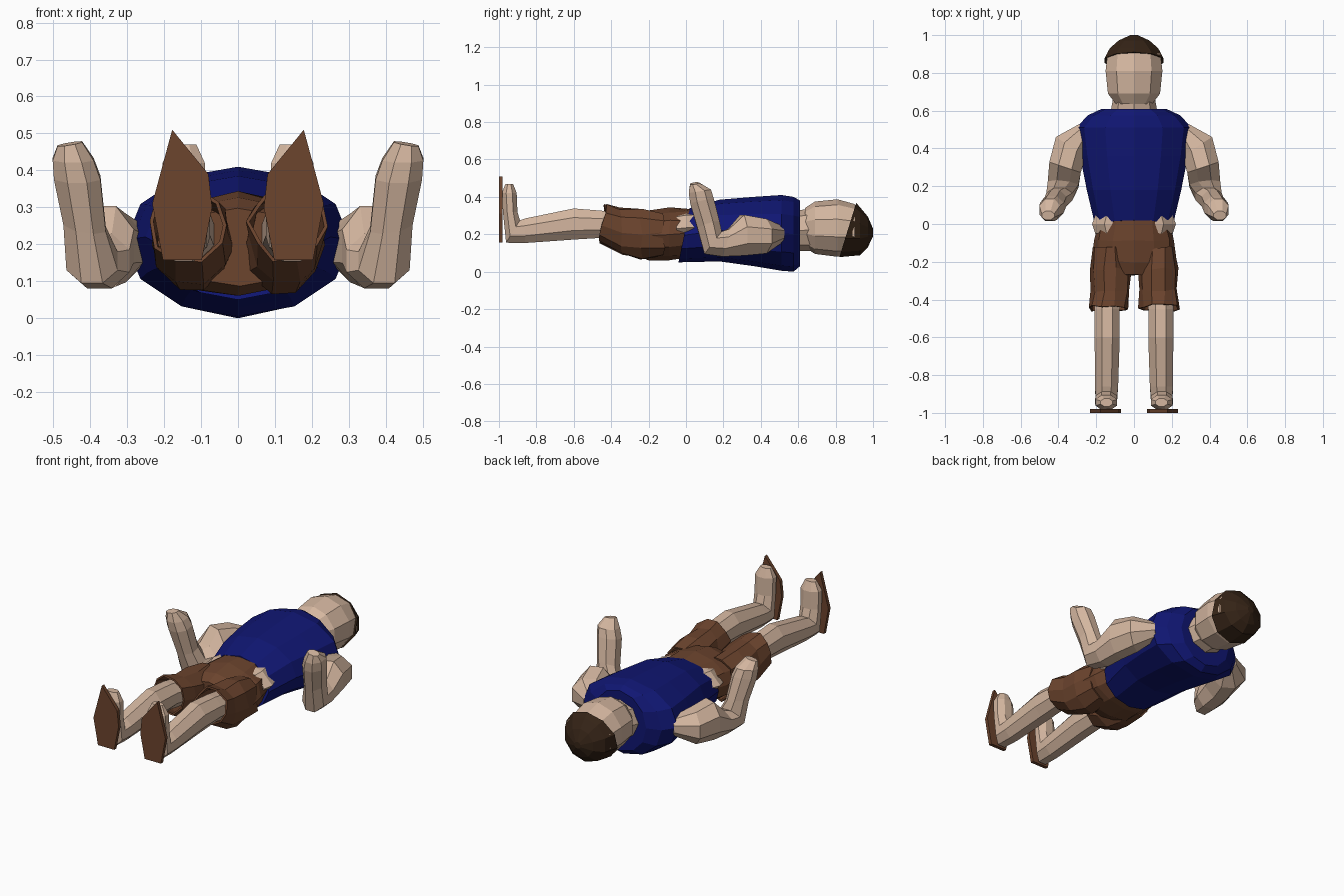
import bpy, bmesh, math, random
from mathutils import Vector

random.seed(4)


def material(name, rgb):
    m = bpy.data.materials.new(name)
    m.diffuse_color = (*rgb, 1)
    return m


SKIN = material("skin", (0.66, 0.47, 0.35))
NAVY = material("navy", (0.005, 0.008, 0.17))
BROWN = material("brown", (0.15, 0.058, 0.027))
HAIR = material("dark_brown", (0.035, 0.017, 0.008))


def skin_rows(name, rows, mat, caps=(True, True)):
    """Mesh a list of point rings, joined in order."""
    bm = bmesh.new()
    rows = [[bm.verts.new(p) for p in row] for row in rows]
    n = len(rows[0])
    for a, b in zip(rows, rows[1:]):
        for i in range(n):
            j = (i + 1) % n
            bm.faces.new((a[i], a[j], b[j], b[i]))
    if caps[0]:
        bm.faces.new(rows[0])
    if caps[1]:
        bm.faces.new(rows[-1])
    bmesh.ops.recalc_face_normals(bm, faces=bm.faces)
    me = bpy.data.meshes.new(name)
    bm.to_mesh(me)
    bm.free()
    me.materials.append(mat)
    ob = bpy.data.objects.new(name, me)
    bpy.context.collection.objects.link(ob)
    return ob


def loft(name, rings, mat, n=8, caps=(True, True), side=1, jitter=0.0, turn=0.0):
    """Skin a row of elliptic rings, each (centre, half axis u, half axis v)."""
    rows = []
    for c, u, v in rings:
        c, u, v = Vector(c), Vector(u), Vector(v)
        row = []
        for i in range(n):
            a = math.tau * (i + turn) / n
            p = c + u * math.cos(a) + v * math.sin(a)
            p += Vector([random.uniform(-jitter, jitter) for _ in range(3)])
            p.x *= side
            row.append(p)
        rows.append(row)
    return skin_rows(name, rows, mat, caps)


def along_y(y, rx, z0, z1, x=0.0, slant=0.0):
    """Ring across the y axis, from z0 to z1, its top moved by slant."""
    return ((x, y, (z0 + z1) / 2), (rx, 0, 0), (0, slant, (z1 - z0) / 2))


# Torso in a sleeveless shirt
loft("shirt", [along_y(-0.01, 0.205, 0.05, 0.34, slant=0.03),
               along_y(0.18, 0.25, 0.055, 0.385),
               along_y(0.36, 0.285, 0.03, 0.40),
               along_y(0.51, 0.305, 0.005, 0.41),
               along_y(0.575, 0.245, 0.0, 0.40),
               along_y(0.61, 0.17, 0.03, 0.38)], NAVY, n=12)

# Hips showing between shirt and shorts
loft("hips", [along_y(0.06, 0.20, 0.14, 0.33),
              along_y(0.0, 0.222, 0.14, 0.33),
              along_y(-0.05, 0.205, 0.14, 0.32)], SKIN, n=8)

# Neck, head and hair cap
loft("neck", [along_y(0.56, 0.13, 0.11, 0.32),
              along_y(0.67, 0.11, 0.11, 0.34)], SKIN, n=8)
loft("head", [along_y(0.635, 0.10, 0.13, 0.34),
              along_y(0.69, 0.145, 0.095, 0.375),
              along_y(0.81, 0.158, 0.08, 0.387),
              along_y(0.90, 0.148, 0.095, 0.362),
              along_y(0.96, 0.09, 0.14, 0.30)], SKIN, n=10, turn=0.5)
loft("hair", [along_y(0.865, 0.163, 0.078, 0.368, slant=0.045),
              along_y(0.93, 0.135, 0.088, 0.345),
              along_y(0.972, 0.085, 0.13, 0.295),
              along_y(1.0, 0.02, 0.19, 0.23)], HAIR, n=10, turn=0.5)

# Seat of the shorts
loft("shorts_seat", [along_y(0.02, 0.19, 0.075, 0.335),
                     along_y(-0.09, 0.215, 0.062, 0.34),
                     along_y(-0.20, 0.225, 0.06, 0.325),
                     along_y(-0.27, 0.17, 0.09, 0.30)], BROWN, n=12, jitter=0.006)

for side, label in ((1, "right"), (-1, "left")):
    # Loose shorts leg, open at the hem
    cloth = loft("shorts_leg_" + label,
                 [along_y(-0.12, 0.095, 0.08, 0.32, x=0.125),
                  along_y(-0.24, 0.11, 0.065, 0.335, x=0.122),
                  along_y(-0.35, 0.105, 0.09, 0.345, x=0.128),
                  along_y(-0.445, 0.105, 0.155, 0.36, x=0.135, slant=0.015)],
                 BROWN, n=10, caps=(False, False), side=side, jitter=0.01)
    mod = cloth.modifiers.new("thickness", 'SOLIDIFY')
    mod.thickness = 0.01

    # Leg bending at the heel into the upright foot
    loft("leg_" + label,
         [along_y(-0.20, 0.08, 0.14, 0.29, x=0.135),
          along_y(-0.45, 0.072, 0.175, 0.332, x=0.142),
          along_y(-0.60, 0.072, 0.165, 0.345, x=0.142),
          along_y(-0.86, 0.066, 0.148, 0.29, x=0.145),
          ((0.147, -0.925, 0.215), (0.062, 0, 0), (0, 0.04, 0.065)),
          ((0.148, -0.94, 0.32), (0.062, 0, 0), (0, 0.042, 0)),
          ((0.147, -0.945, 0.42), (0.062, 0, 0), (0, 0.043, 0)),
          ((0.145, -0.945, 0.47), (0.035, 0, 0), (0, 0.022, 0))],
         SKIN, n=8, side=side, turn=0.5)

    # Flat pointed sandal sole
    outline = [(0.178, 0.51), (0.232, 0.31), (0.203, 0.157),
               (0.098, 0.157), (0.07, 0.30), (0.08, 0.39)]
    skin_rows("sole_" + label,
              [[(x * side, y, z) for x, z in outline] for y in (-1.0, -0.98)], BROWN)

    # Arm: upper arm, bent elbow, raised forearm and mitten hand
    loft("arm_" + label,
         [((0.26, 0.50, 0.20), (0.035, 0.03, 0), (0, 0, 0.05)),
          ((0.335, 0.41, 0.19), (0.085, 0.055, 0), (0, 0, 0.10)),
          ((0.365, 0.30, 0.195), (0.09, 0.03, 0), (0, 0, 0.118)),
          ((0.375, 0.21, 0.155), (0.088, 0.01, 0), (0, 0.02, 0.08)),
          ((0.395, 0.145, 0.155), (0.075, 0, 0), (0, 0.05, 0.065)),
          ((0.415, 0.12, 0.25), (0.062, 0, 0.01), (0, 0.064, 0.02)),
          ((0.435, 0.085, 0.38), (0.068, 0, 0), (0, 0.068, 0.015)),
          ((0.446, 0.074, 0.43), (0.06, 0, 0), (0, 0.064, 0.01)),
          ((0.455, 0.045, 0.472), (0.036, 0, -0.006), (0, 0.025, 0.004))],
         SKIN, n=8, side=side, turn=0.5)
